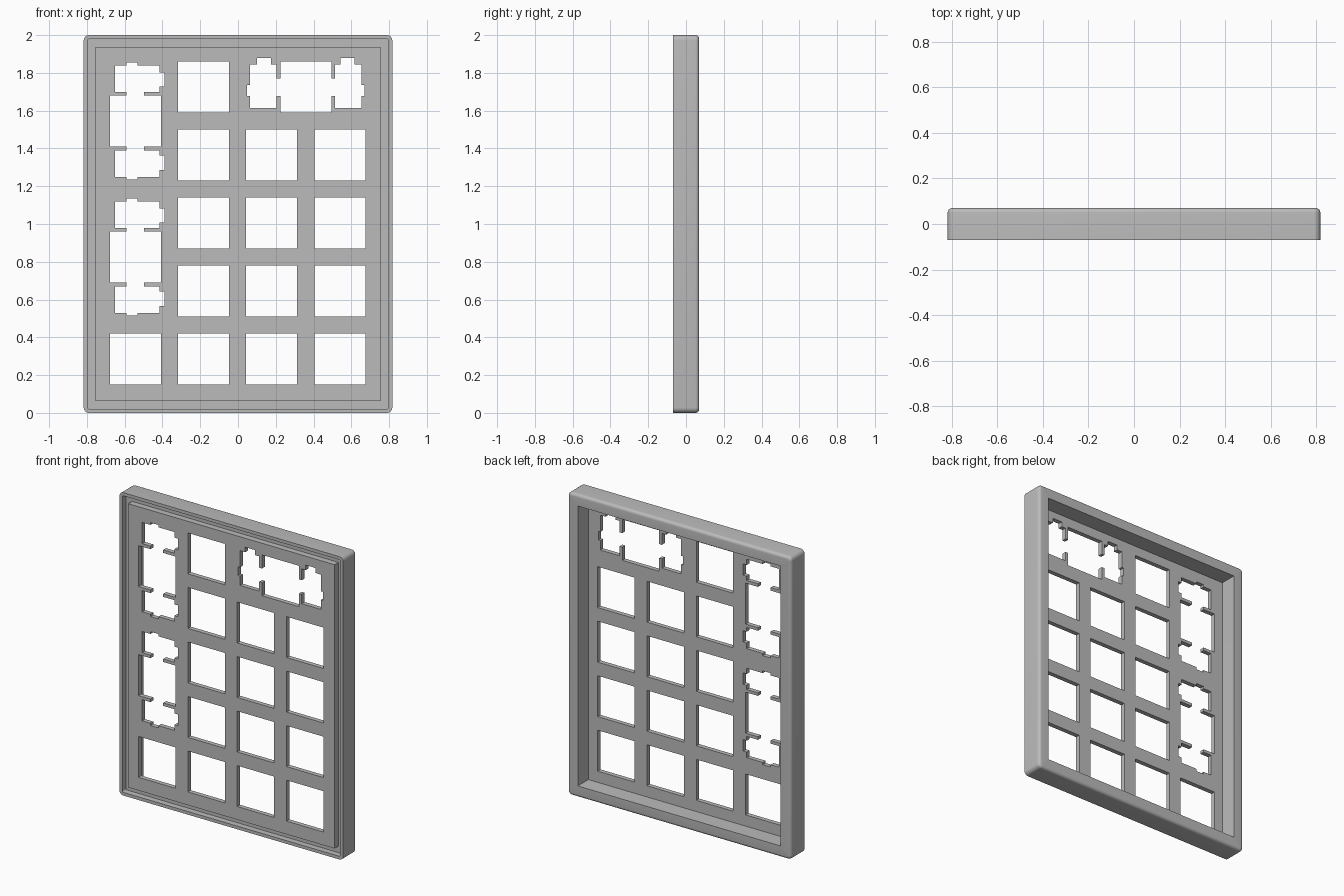
import bpy, bmesh, math

if "Cube" in bpy.data.objects:
    bpy.data.objects.remove(bpy.data.objects["Cube"])

grey = bpy.data.materials.new("plain grey")
grey.use_nodes = True
COLOUR = (0.5, 0.5, 0.5, 1)
grey.diffuse_color = COLOUR
grey.node_tree.nodes["Principled BSDF"].inputs["Base Color"].default_value = COLOUR

HALF_W, HALF_H, FRONT, BACK = 0.817, 1.0, -0.07, 0.07
PLATE_INSET, PLATE_BACK = 0.063, -0.04


def finish(bm, name):
    bmesh.ops.recalc_face_normals(bm, faces=bm.faces)
    mesh = bpy.data.meshes.new(name)
    bm.to_mesh(mesh)
    bm.free()
    mesh.materials.append(grey)
    obj = bpy.data.objects.new(name, mesh)
    bpy.context.collection.objects.link(obj)
    bpy.context.view_layer.objects.active = obj
    obj.select_set(True)
    bpy.ops.object.shade_smooth_by_angle(angle=math.radians(35))
    obj.select_set(False)
    return obj


def rounded_loop(bm, inset, y, radius, steps=6):
    """Ring of vertices around a rounded rectangle in the xz plane."""
    ring = []
    for i, (sx, sz) in enumerate(((1, 1), (-1, 1), (-1, -1), (1, -1))):
        cx = sx * (HALF_W - inset - radius)
        cz = sz * (HALF_H - inset - radius) + HALF_H
        for k in range(steps + 1):
            a = math.pi / 2 * (i + k / steps)
            ring.append(bm.verts.new((cx + radius * math.cos(a), y, cz + radius * math.sin(a))))
    return ring


# Frame: closed profile (inset, y, corner radius) carried round the rectangle
ROUND = 0.02
profile = [(0, FRONT, 0.028)]
for k in range(7):
    a = math.pi / 2 * k / 6
    inset = ROUND * (1 - math.cos(a))
    profile.append((inset, BACK - ROUND + ROUND * math.sin(a), 0.028 - inset))
profile += [
    (0.076, BACK, 0.001), (0.076, PLATE_BACK, 0.001),                   # rear opening
    (PLATE_INSET, PLATE_BACK, 0.004), (PLATE_INSET, -0.03, 0.004),      # plate foot
    (0.021, -0.03, 0.008), (0.021, FRONT, 0.008),                       # front groove
]
bm = bmesh.new()
rings = [rounded_loop(bm, *p) for p in profile]
for a, b in zip(rings, rings[1:] + rings[:1]):
    for i in range(len(a)):
        j = (i + 1) % len(a)
        bm.faces.new((a[i], a[j], b[j], b[i]))
finish(bm, "frame")

# Openings as rectangles (x0, x1, z0, z1)
PITCH, KEY = 0.3605, 0.135
cols = [-0.5425 + PITCH * i for i in range(4)]
rows = [0.285 + 0.36 * i for i in range(5)]
openings = []


def key_hole(x, z):
    openings.append((x - KEY, x + KEY, z - KEY, z + KEY))


def wide_key_hole(x, z, upright):
    """Key hole with a notched side pocket at each end of its long axis."""
    key_hole(x, z)
    pocket = [(0.155, 0.295, -0.109, 0.127),     # pocket
              (0.29, 0.31, -0.048, 0.01),        # end tab
              (0.183, 0.258, 0.12, 0.153),       # side tab
              (0.13, 0.16, -0.048, 0.045)]       # link to key hole
    for u0, u1, v0, v1 in pocket:
        for a, b in ((u0, u1), (-u1, -u0)):
            if upright:
                openings.append((x + v0, x + v1, z + a, z + b))
            else:
                openings.append((x + a, x + b, z + v0, z + v1))


# side tabs of the flat one sit at its outer ends
def flat_key_hole(x, z):
    key_hole(x, z)
    for s in (-1, 1):
        for u0, u1, v0, v1 in ((0.155, 0.295, -0.11, 0.12), (0.185, 0.257, 0.11, 0.153),
                               (0.29, 0.31, -0.048, 0.01), (0.13, 0.16, -0.048, 0.045)):
            a, b = sorted((s * u0, s * u1))
            openings.append((x + a, x + b, z + v0, z + v1))


for c, x in enumerate(cols):
    for r, z in enumerate(rows):
        if (c == 0 and r > 0) or (c > 1 and r == 4):
            continue
        key_hole(x, z)
wide_key_hole(cols[0], (rows[3] + rows[4]) / 2, True)
wide_key_hole(cols[0], (rows[1] + rows[2]) / 2, True)
flat_key_hole((cols[2] + cols[3]) / 2, rows[4])

# Plate: cells between all opening edges, left out inside openings
px, pz = HALF_W - PLATE_INSET, HALF_H - PLATE_INSET
xs = sorted({round(v, 4) for o in openings for v in o[:2]} | {-px, px})
zs = sorted({round(v, 4) for o in openings for v in o[2:]} | {HALF_H - pz, HALF_H + pz})
bm = bmesh.new()
grid = [[bm.verts.new((x, FRONT, z)) for z in zs] for x in xs]
for i in range(len(xs) - 1):
    for j in range(len(zs) - 1):
        mx, mz = (xs[i] + xs[i + 1]) / 2, (zs[j] + zs[j + 1]) / 2
        if not any(a < mx < b and c < mz < d for a, b, c, d in openings):
            bm.faces.new((grid[i][j], grid[i + 1][j], grid[i + 1][j + 1], grid[i][j + 1]))
bmesh.ops.delete(bm, geom=[v for v in bm.verts if not v.link_faces], context="VERTS")
back = bmesh.ops.extrude_face_region(bm, geom=bm.faces[:], use_keep_orig=True)
for v in back["geom"]:
    if isinstance(v, bmesh.types.BMVert):
        v.co.y = PLATE_BACK
finish(bm, "key_plate")
